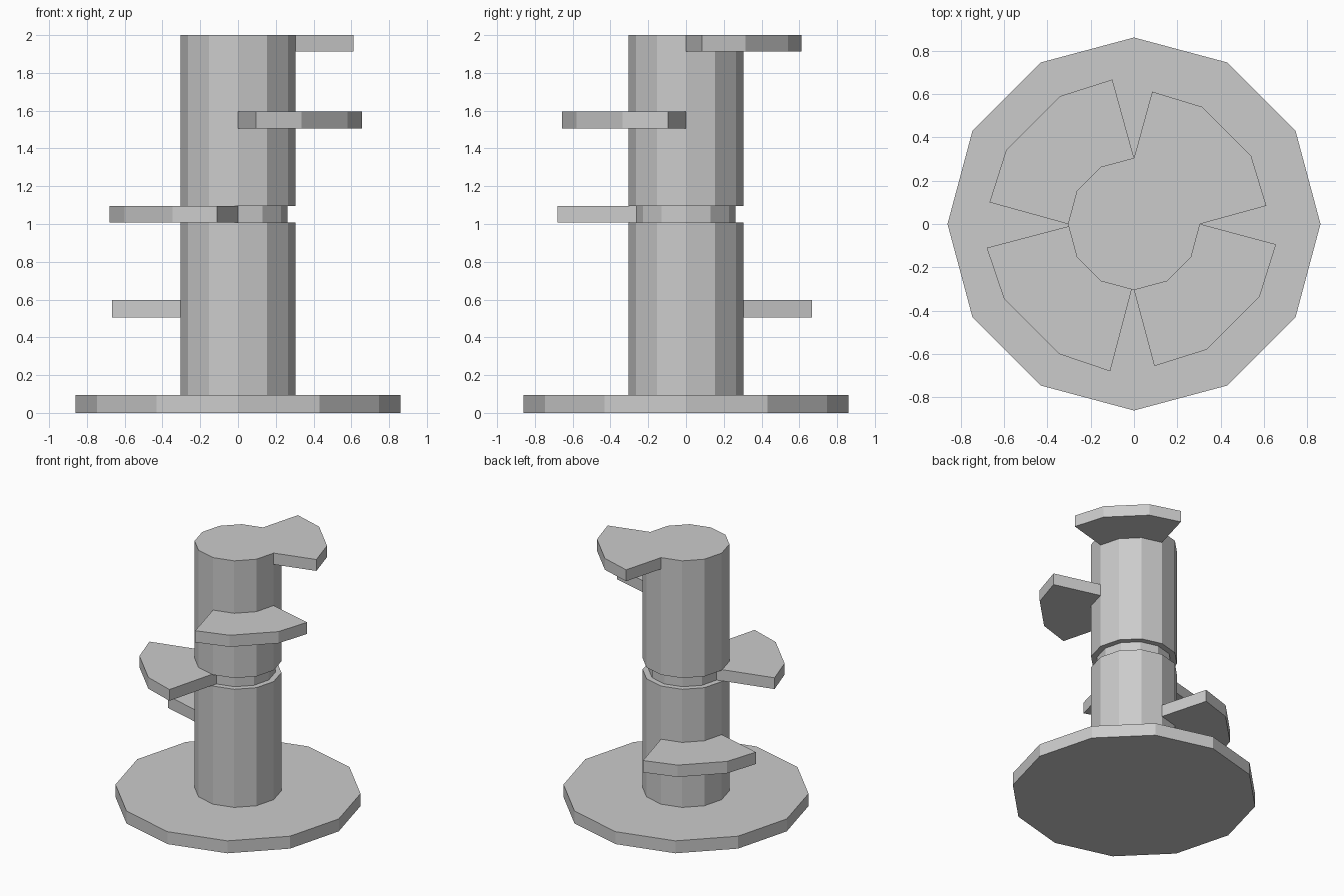
import bpy, bmesh
from math import sin, cos, pi

if "Cube" in bpy.data.objects:
    bpy.data.objects.remove(bpy.data.objects["Cube"])

SIDES = 12


def finish(bm, name):
    bmesh.ops.recalc_face_normals(bm, faces=bm.faces)
    mesh = bpy.data.meshes.new(name)
    bm.to_mesh(mesh)
    bm.free()
    obj = bpy.data.objects.new(name, mesh)
    bpy.context.collection.objects.link(obj)
    return obj


def circle_point(r, i):
    a = 2 * pi * i / SIDES
    return r * cos(a), r * sin(a)


def turned(name, profile):
    """Closed 12-sided solid from (radius, height) pairs."""
    bm = bmesh.new()
    rings = [[bm.verts.new((*circle_point(r, i), z)) for i in range(SIDES)]
             for r, z in profile]
    for low, high in zip(rings, rings[1:]):
        for i in range(SIDES):
            j = (i + 1) % SIDES
            bm.faces.new((low[i], low[j], high[j], high[i]))
    bm.faces.new(rings[0][::-1])
    bm.faces.new(rings[-1])
    return finish(bm, name)


def tread(name, quadrant, z0, z1, hub, edge, mid):
    """Fan-shaped step filling one quadrant, its inner side following the pillar."""
    outer = [edge, mid, mid[::-1], edge[::-1]]
    inner = [circle_point(hub, i) for i in (3, 2, 1, 0)]
    pts = outer + inner
    for _ in range(quadrant):
        pts = [(-y, x) for x, y in pts]
    bm = bmesh.new()
    low = [bm.verts.new((x, y, z0)) for x, y in pts]
    high = [bm.verts.new((x, y, z1)) for x, y in pts]
    n = len(pts)
    for i in range(n):
        j = (i + 1) % n
        bm.faces.new((low[i], low[j], high[j], high[i]))
    # top and bottom as strips between inner and outer edges
    for level in (low, high):
        for i in range(3):
            bm.faces.new((level[i], level[i + 1], level[6 - i], level[7 - i]))
    return finish(bm, name)


# Base plate
turned("base", [(0.861, 0), (0.861, 0.096)])

# Pillar with a narrow groove at mid height
R, GROOVE = 0.305, 0.262
turned("pillar", [(R, 0.096), (R, 1.008), (GROOVE, 1.008),
                  (GROOVE, 1.095), (R, 1.095), (R, 2.0)])

# Treads: quadrant, bottom, top, hub radius, side corner, middle corner
treads = [
    (1, 0.506, 0.598, R, (0.667, 0.10), (0.59, 0.342)),
    (2, 1.008, 1.095, GROOVE, (0.68, 0.11), (0.60, 0.346)),
    (3, 1.505, 1.595, R, (0.656, 0.094), (0.58, 0.335)),
    (0, 1.912, 2.0, R, (0.611, 0.084), (0.541, 0.314)),
]
for k, spec in enumerate(treads, 1):
    tread(f"tread_{k}", *spec)
